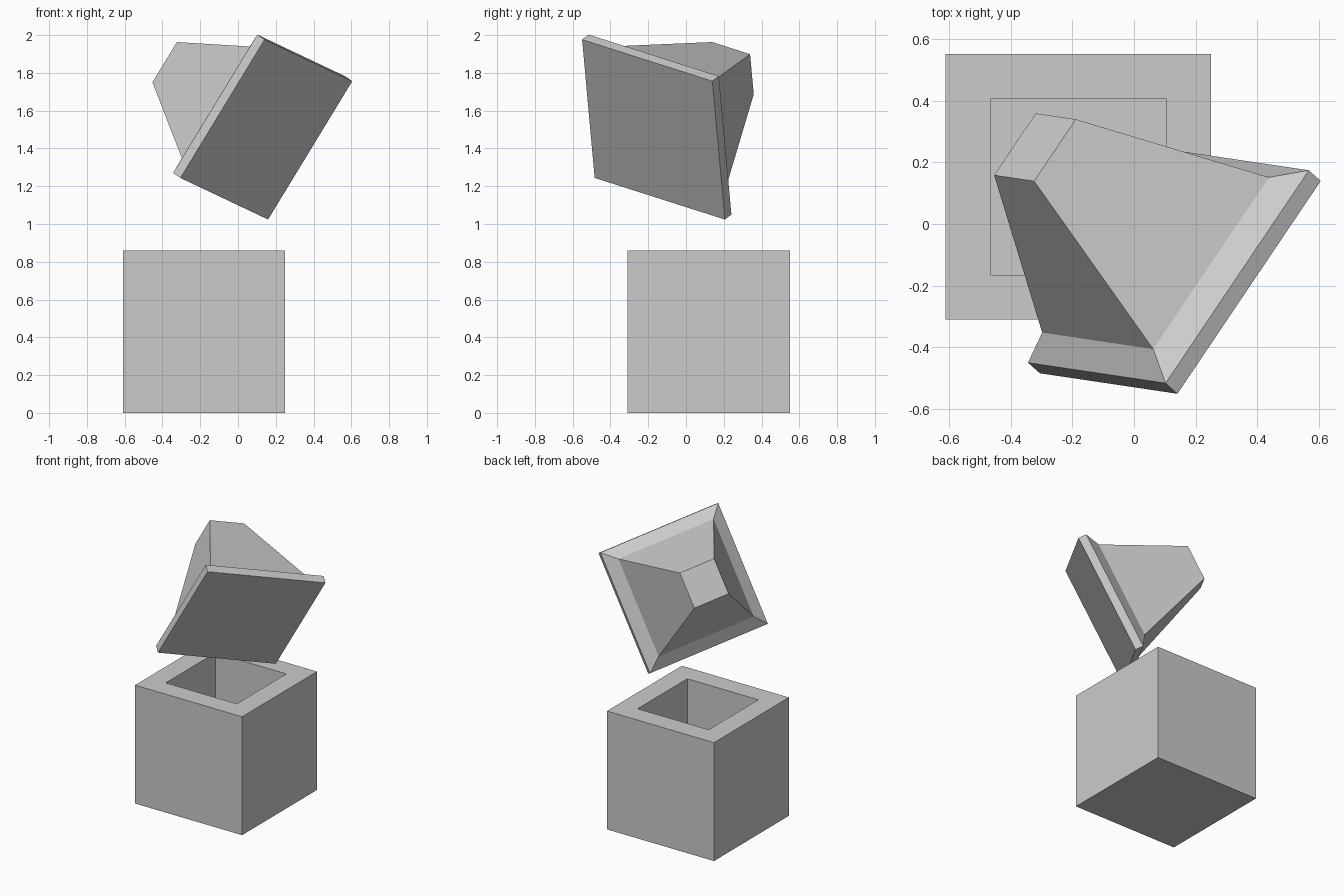
import bpy
import bmesh
from mathutils import Matrix, Vector

cube = bpy.data.objects.get("Cube")
if cube:
    bpy.data.objects.remove(cube, do_unlink=True)

grey = bpy.data.materials.new("plain_grey")
grey.use_nodes = True
colour = (0.6, 0.6, 0.6, 1)
grey.diffuse_color = colour
grey.node_tree.nodes["Principled BSDF"].inputs["Base Color"].default_value = colour


def stacked_squares(name, levels, matrix):
    """Closed solid skinned through square rings given as (side, height)."""
    bm = bmesh.new()
    rings = []
    for side, height in levels:
        h = side / 2
        rings.append([bm.verts.new((x, y, height))
                      for x, y in ((-h, -h), (h, -h), (h, h), (-h, h))])
    for low, high in zip(rings, rings[1:]):
        for i in range(4):
            j = (i + 1) % 4
            bm.faces.new((low[i], low[j], high[j], high[i]))
    bm.faces.new(reversed(rings[0]))
    bm.faces.new(rings[-1])
    bmesh.ops.recalc_face_normals(bm, faces=bm.faces)
    mesh = bpy.data.meshes.new(name)
    bm.to_mesh(mesh)
    bm.free()
    mesh.materials.append(grey)
    obj = bpy.data.objects.new(name, mesh)
    obj.matrix_world = matrix
    bpy.context.collection.objects.link(obj)
    return obj


SIDE, HOLE, FLOOR = 0.86, 0.57, 0.145

# Hollow box: up the outside, over the rim, down to the inner floor
stacked_squares("hollow_box",
                [(SIDE, 0), (SIDE, SIDE), (HOLE, SIDE), (HOLE, FLOOR)],
                Matrix.Translation((-0.18, 0.12, 0)))

# Tilted stopper: flat plate, bevelled rim and tapering plug
u = Vector((0.540, 0.802, -0.256)).normalized()
n = u.cross(Vector((-0.519, 0.076, -0.851))).normalized()
v = n.cross(u)
tilt = Matrix((u, v, n)).transposed().to_4x4()
stacked_squares("tapered_stopper",
                [(SIDE, 0), (SIDE, 0.058), (0.694, 0.121), (0.25, 0.71)],
                Matrix.Translation((0.15, -0.172, 1.5)) @ tilt)
